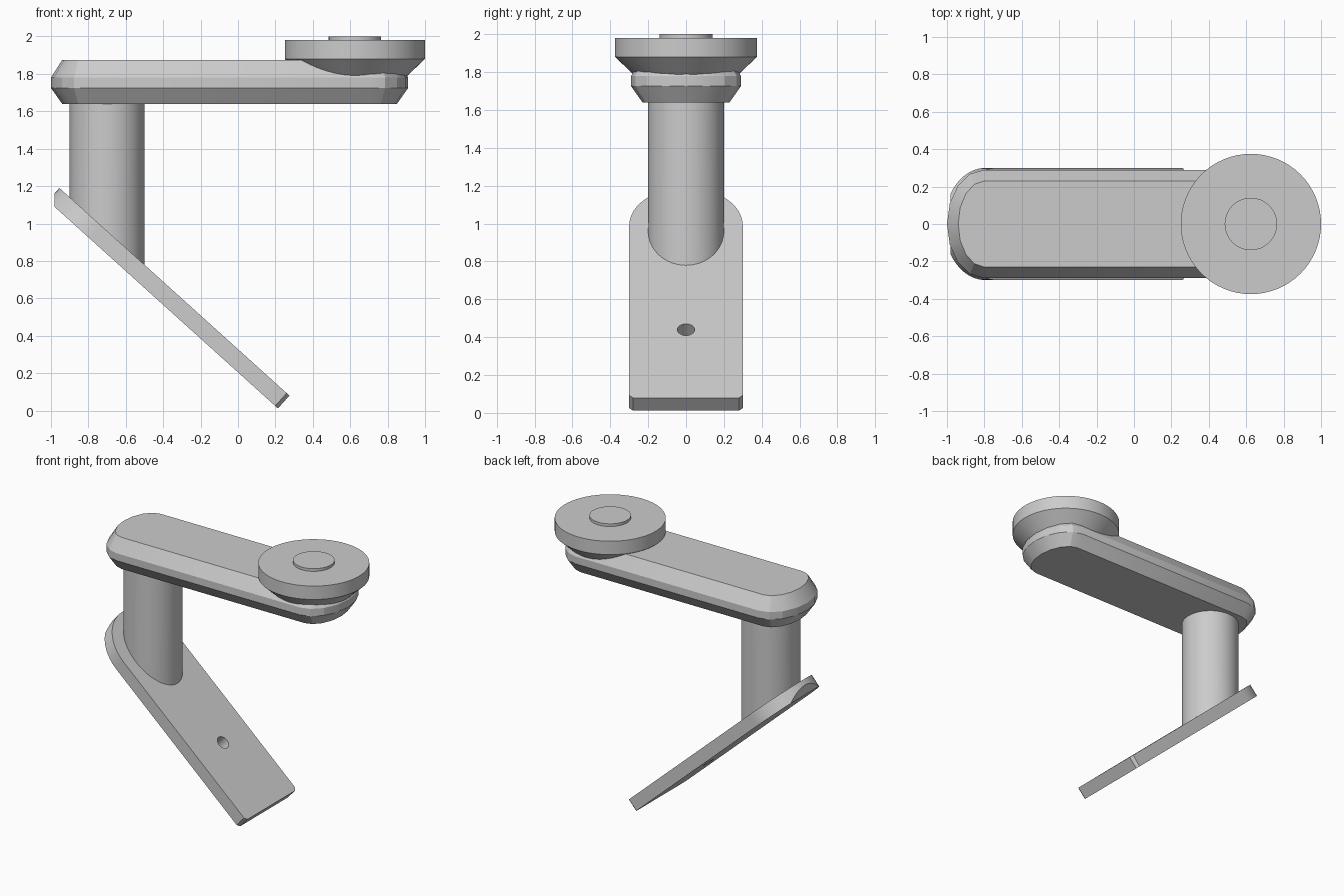
import bpy, bmesh
from math import sin, cos, pi, radians
from mathutils import Matrix, Vector

cube = bpy.data.objects.get("Cube")
if cube:
    bpy.data.objects.remove(cube, do_unlink=True)

grey = bpy.data.materials.new("plain grey")
grey.use_nodes = True
grey.diffuse_color = (0.6, 0.6, 0.6, 1)
grey.node_tree.nodes["Principled BSDF"].inputs["Base Color"].default_value = (0.6, 0.6, 0.6, 1)


def finish(name, bm, smooth=None):
    bmesh.ops.recalc_face_normals(bm, faces=bm.faces)
    mesh = bpy.data.meshes.new(name)
    bm.to_mesh(mesh)
    bm.free()
    mesh.materials.append(grey)
    obj = bpy.data.objects.new(name, mesh)
    bpy.context.collection.objects.link(obj)
    if smooth:
        bpy.ops.object.select_all(action='DESELECT')
        obj.select_set(True)
        bpy.context.view_layer.objects.active = obj
        bpy.ops.object.shade_smooth_by_angle(angle=radians(smooth))
    return obj


def loft(rings):
    """Skin a stack of equal-length point rings and cap both ends."""
    bm = bmesh.new()
    loops = [[bm.verts.new(p) for p in ring] for ring in rings]
    n = len(loops[0])
    for a, b in zip(loops, loops[1:]):
        for i in range(n):
            j = (i + 1) % n
            bm.faces.new((a[i], a[j], b[j], b[i]))
    bm.faces.new(loops[0][::-1])
    bm.faces.new(loops[-1])
    return bm


def circle(x, r, z, n=64):
    return [(x + r * cos(2 * pi * i / n), r * sin(2 * pi * i / n), z) for i in range(n)]


def slot(z, end, width, n=8):
    """Long outline with elliptical ends, straight between them."""
    pts = []
    for side in (1, -1):
        for i in range(n + 1):
            a = -pi / 2 + pi * i / n
            pts.append((-0.045 + side * (0.755 + end * cos(a)), side * width * sin(a), z))
    return pts


# Arm with bevelled top and bottom
finish("arm", loft([slot(1.64, 0.14, 0.23), slot(1.725, 0.2, 0.29),
                    slot(1.78, 0.2, 0.29), slot(1.875, 0.14, 0.23)]), 20)

# Round head: tapered underside, disc and small cap
finish("head_disc", loft([circle(0.625, r, z) for r, z in
                          ((0.275, 1.785), (0.375, 1.88), (0.375, 1.98))]), 30)
finish("head_cap", loft([circle(0.625, 0.14, z) for z in (1.97, 2.0)]), 30)

# Sloping foot plate: u runs downhill, v across, w along the plate normal
down = Vector((1.23, 0, -1.11)).normalized()
normal = Vector((-down.z, 0, down.x))
frame = Matrix((down, Vector((0, 1, 0)), normal)).transposed().to_4x4()
frame.translation = Vector((-0.955, 0, 1.19))
length, half, thick = 1.657, 0.3, 0.092

outline = [(half - half * sin(pi * i / 24), -half * cos(pi * i / 24)) for i in range(25)]
outline += [(length - 0.02, half), (length, half - 0.02),
            (length, -half + 0.02), (length - 0.02, -half)]
bm = loft([[(u, v, w) for u, v in outline] for w in (-thick, 0)])
bmesh.ops.transform(bm, matrix=frame, verts=bm.verts)
cut = bmesh.ops.bisect_plane(bm, geom=bm.verts[:] + bm.edges[:] + bm.faces[:],
                             plane_co=(-0.98, 0, 0), plane_no=(-1, 0, 0), clear_outer=True)
bmesh.ops.holes_fill(bm, edges=[e for e in bm.edges if e.is_boundary])
plate = finish("foot_plate", bm)

# Screw hole through the plate
bm = loft([circle(1.12, 0.046, w, 24) for w in (-0.2, 0.1)])
bmesh.ops.transform(bm, matrix=frame, verts=bm.verts)
cutter = finish("hole_cutter", bm)
cutter.hide_render = True
mod = plate.modifiers.new("hole", 'BOOLEAN')
mod.operation = 'DIFFERENCE'
mod.object = cutter
bpy.ops.object.select_all(action='DESELECT')
plate.select_set(True)
bpy.context.view_layer.objects.active = plate
bpy.ops.object.modifier_apply(modifier="hole")
bpy.data.objects.remove(cutter, do_unlink=True)
bpy.ops.object.shade_smooth_by_angle(angle=radians(30))

# Post, cut at its foot to sit just inside the sloping plate
bm = loft([circle(-0.7, 0.2, z) for z in (0.4, 1.66)])
bmesh.ops.bisect_plane(bm, geom=bm.verts[:] + bm.edges[:] + bm.faces[:],
                       plane_co=frame.translation - normal * 0.03,
                       plane_no=-normal, clear_outer=True)
bmesh.ops.holes_fill(bm, edges=[e for e in bm.edges if e.is_boundary])
finish("post", bm, 30)
